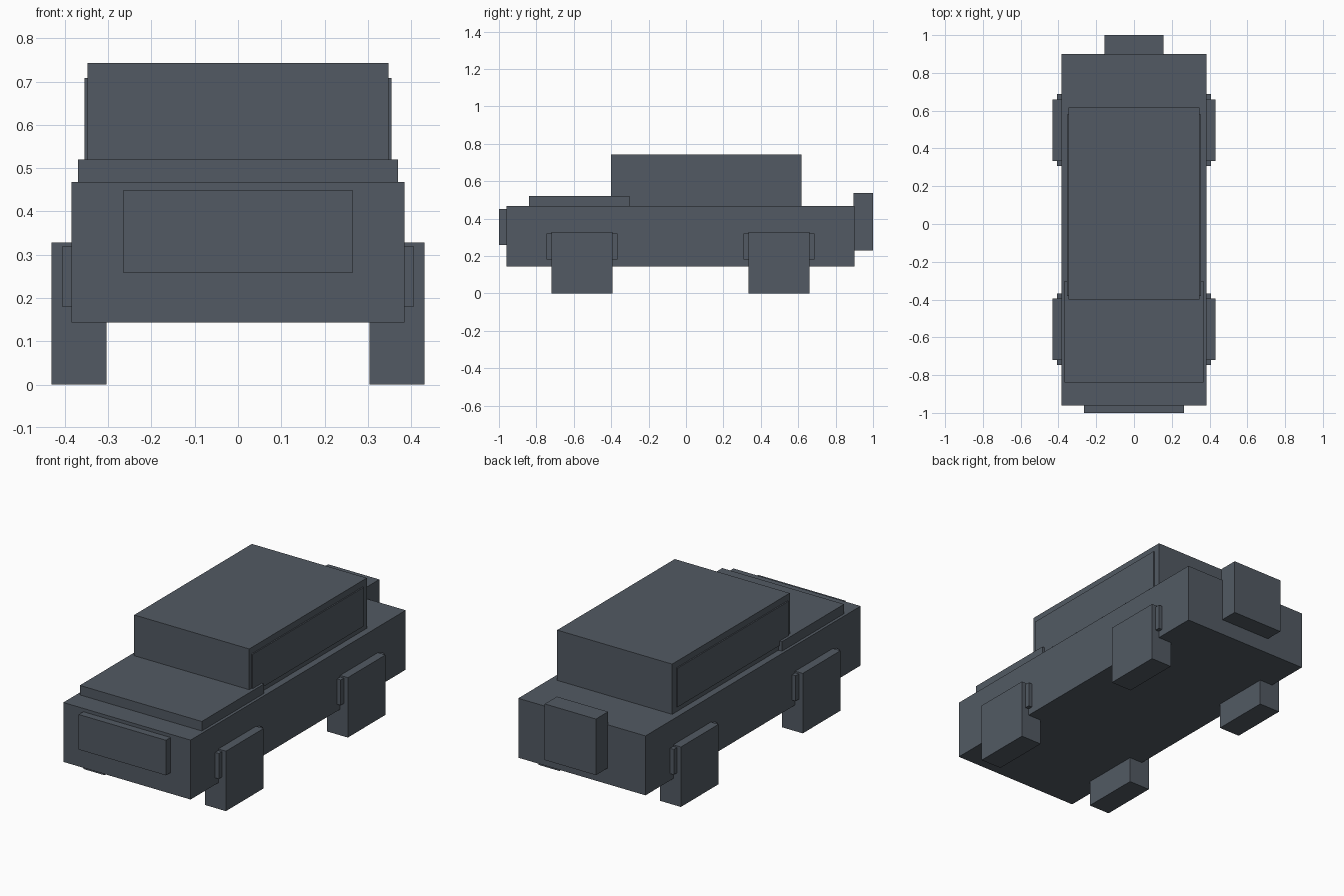
import bpy

if "Cube" in bpy.data.objects:
    bpy.data.objects.remove(bpy.data.objects["Cube"])

paint = bpy.data.materials.new("slate_grey")
paint.diffuse_color = (0.085, 0.102, 0.125, 1)
paint.use_nodes = True
paint.node_tree.nodes["Principled BSDF"].inputs["Base Color"].default_value = paint.diffuse_color


def box(name, x, y, z):
    """Box from (min, max) ranges on each axis."""
    bpy.ops.mesh.primitive_cube_add(size=1, location=[sum(r) / 2 for r in (x, y, z)])
    ob = bpy.context.object
    ob.name = name
    ob.scale = [r[1] - r[0] for r in (x, y, z)]
    bpy.ops.object.transform_apply(location=False, rotation=False, scale=True)
    ob.data.materials.append(paint)
    return ob


def pair(name, x, y, z):
    """The same box on the right and left sides."""
    box(name + "_right", x, y, z)
    box(name + "_left", (-x[1], -x[0]), y, z)


# Main shell
box("body", (-0.385, 0.385), (-0.96, 0.90), (0.143, 0.468))
box("hood", (-0.369, 0.369), (-0.84, -0.302), (0.45, 0.52))
box("cabin", (-0.348, 0.348), (-0.40, 0.617), (0.45, 0.743))

# Front grille and rear spare wheel
box("grille", (-0.264, 0.264), (-1.0, -0.95), (0.258, 0.45))
box("spare_wheel", (-0.155, 0.155), (0.895, 1.0), (0.23, 0.537))

# Side window panels
pair("side_window", (0.34, 0.355), (-0.38, 0.58), (0.495, 0.708))

# Wheels with the arch blocks behind them
for end, y in (("front", -0.557), ("rear", 0.497)):
    pair(end + "_wheel", (0.304, 0.431), (y - 0.163, y + 0.163), (0, 0.328))
    pair(end + "_arch", (0.36, 0.407), (y - 0.19, y + 0.19), (0.18, 0.319))
